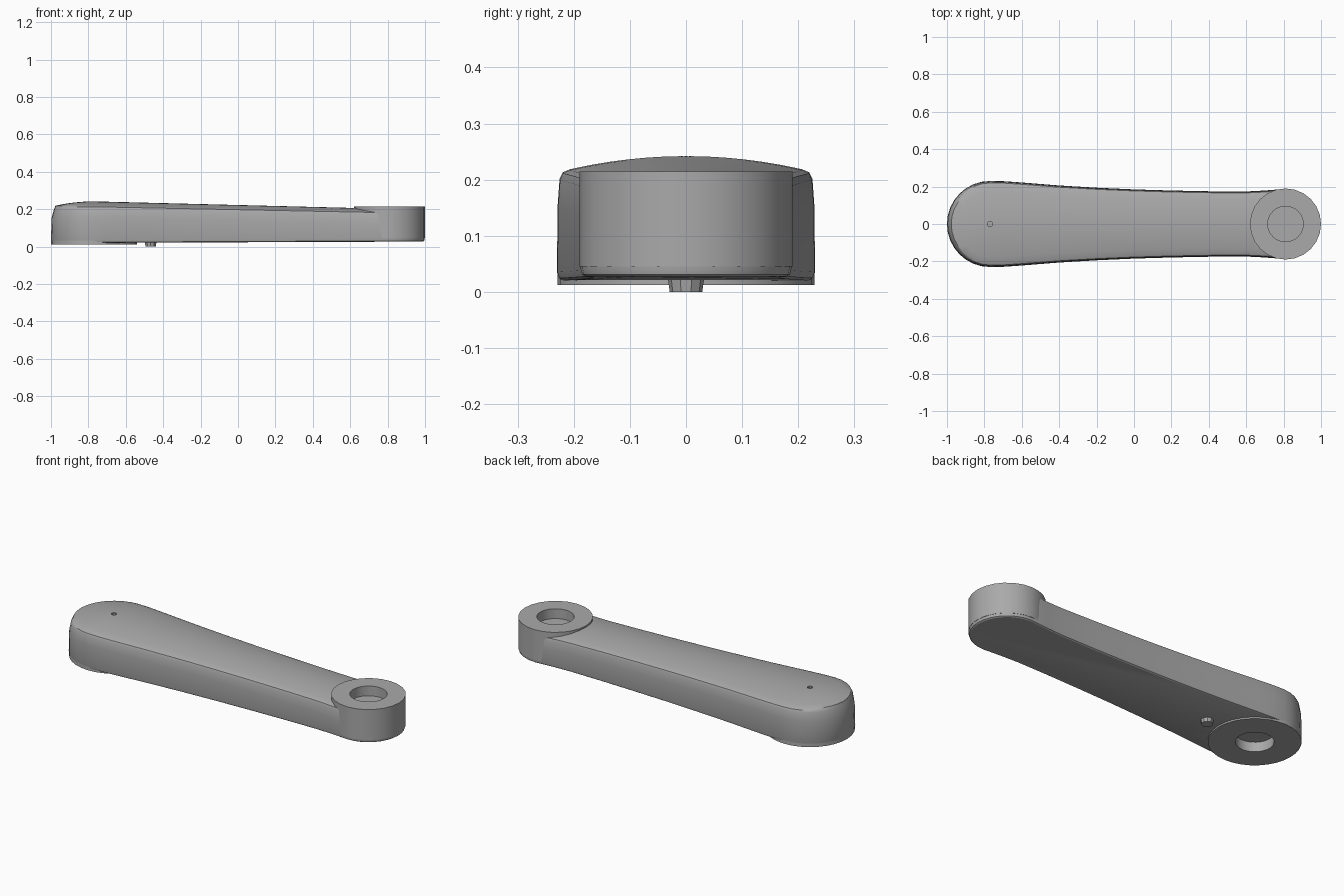
import bpy, bmesh, math
from mathutils import Vector

if "Cube" in bpy.data.objects:
    bpy.data.objects.remove(bpy.data.objects["Cube"])

GREY = (0.4, 0.4, 0.4, 1)
metal = bpy.data.materials.new("grey metal")
metal.use_nodes = True
metal.diffuse_color = GREY
metal.node_tree.nodes["Principled BSDF"].inputs["Base Color"].default_value = GREY

WIDE_X, WIDE_R = -0.77, 0.23      # wide end axis and radius
BOSS_X, BOSS_R = 0.81, 0.19       # narrow end axis and radius
HOLE_R = 0.095


def add_object(name, bm):
    bmesh.ops.recalc_face_normals(bm, faces=bm.faces)
    mesh = bpy.data.meshes.new(name)
    bm.to_mesh(mesh)
    bm.free()
    mesh.materials.append(metal)
    obj = bpy.data.objects.new(name, mesh)
    bpy.context.collection.objects.link(obj)
    return obj


def cylinder(name, x, low, high, radius, sides, low_radius=None):
    bm = bmesh.new()
    bmesh.ops.create_cone(bm, cap_ends=True, segments=sides,
                          radius1=low_radius or radius, radius2=radius, depth=high - low)
    bmesh.ops.translate(bm, verts=bm.verts, vec=(x, 0, (low + high) / 2))
    return add_object(name, bm)


def select_only(obj):
    bpy.ops.object.select_all(action='DESELECT')
    obj.select_set(True)
    bpy.context.view_layer.objects.active = obj


def cut(obj, cutter):
    mod = obj.modifiers.new("hole", 'BOOLEAN')
    mod.operation = 'DIFFERENCE'
    mod.solver = 'EXACT'
    mod.object = cutter
    select_only(obj)
    bpy.ops.object.modifier_apply(modifier=mod.name)


def outline():
    # Rounded wide end, waisted flanks, rounded narrow end
    flank = [(-0.7, .229), (-0.6, .222), (-0.4, .206), (-0.2, .194), (0, .185),
             (0.2, .179), (0.4, .175), (0.6, .174), (0.7, .179)]
    def arc(cx, r, start):
        n = 16
        return [(cx + r * math.cos(start + math.pi * i / n),
                 r * math.sin(start + math.pi * i / n)) for i in range(n + 1)]
    return (arc(WIDE_X, WIDE_R, math.pi / 2) + [(x, -y) for x, y in flank]
            + arc(BOSS_X, BOSS_R - 0.002, -math.pi / 2) + flank[::-1])


def along(x):
    return (x - WIDE_X) / (BOSS_X - WIDE_X)


def arm_body():
    # Rings are outline copies drawn in towards the spine: inset, height rule
    def bottom(lift):
        return lambda t, f: 0.02 + 0.007 * t + lift
    def side(drop):
        return lambda t, f: 0.213 - 0.032 * t - drop
    def crown(t, f):
        return 0.213 - 0.032 * t + (0.029 - 0.008 * t) * (1 - f * f)
    rings = [(.95, bottom(0)), (.985, bottom(.004)), (1, bottom(.015)),
             (.995, side(.06)), (.98, side(.012)), (.955, side(0))]
    rings += [(f, crown) for f in (.9, .75, .6, .45, .3, .15, 0)]
    bm = bmesh.new()
    loops = []
    for f, height in rings:
        loop = []
        for x, y in outline():
            sx = min(max(x, WIDE_X), BOSS_X)
            k = f
            if height is not crown and f < 1 and x < WIDE_X and len(loops) > 2:
                k -= 0.05 * ((sx - x) / WIDE_R) ** 2 * (1 if f < .99 else .2)
            t = along(sx)
            loop.append(bm.verts.new((sx + k * (x - sx), k * y, height(t, f))))
        loops.append(loop)
    count = len(loops[0])
    for a, b in zip(loops, loops[1:]):
        for i in range(count):
            j = (i + 1) % count
            bm.faces.new((a[i], a[j], b[j], b[i]))
    bm.faces.new(loops[0][::-1])
    bmesh.ops.remove_doubles(bm, verts=bm.verts, dist=0.0005)
    return add_object("crank_arm", bm)


arm = arm_body()
boss = cylinder("top_boss", BOSS_X, 0.045, 0.215, BOSS_R, 24)
pad = cylinder("bottom_pad", WIDE_X, 0.012, 0.04, WIDE_R - 0.001, 32)
pin = cylinder("locating_pin", -0.467, 0, 0.035, 0.034, 10, 0.029)

# Blind sockets at both ends and a tiny centre mark on top
cutters = [(cylinder("socket_cutter", BOSS_X, 0.16, 0.3, HOLE_R, 32), (arm, boss)),
           (cylinder("pad_cutter", WIDE_X, -0.1, 0.065, HOLE_R, 32), (arm, pad)),
           (cylinder("mark_cutter", WIDE_X, 0.225, 0.3, 0.014, 10), (arm,))]
for cutter, targets in cutters:
    for target in targets:
        cut(target, cutter)
    bpy.data.objects.remove(cutter)

for obj in (arm, boss, pad, pin):
    select_only(obj)
    bpy.ops.object.shade_smooth_by_angle(angle=math.radians(30))
